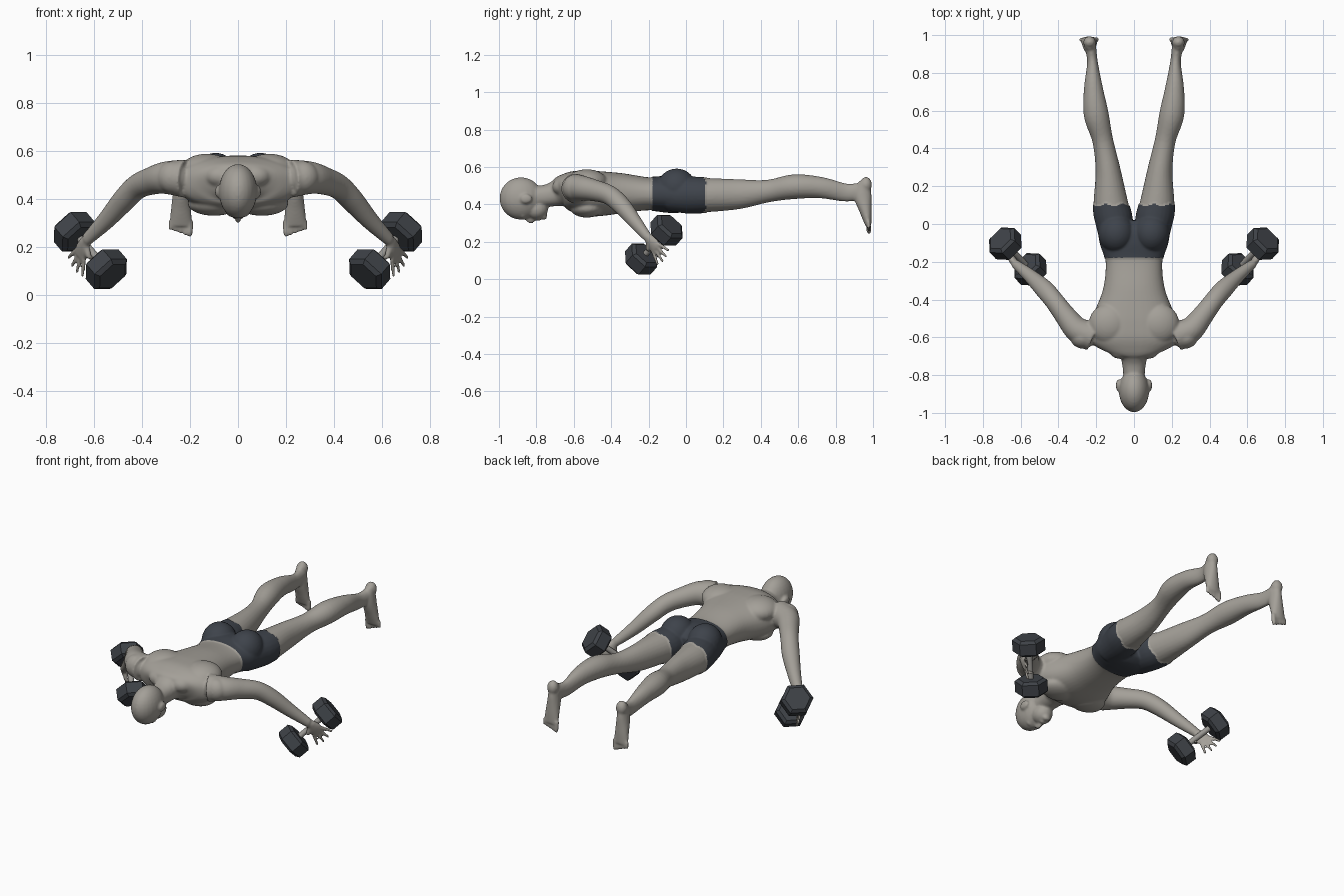
import bpy
import bmesh
import math
from mathutils import Vector, Matrix

default_cube = bpy.data.objects.get("Cube")
if default_cube:
    bpy.data.objects.remove(default_cube, do_unlink=True)


def make_material(name, colour):
    material = bpy.data.materials.new(name)
    material.use_nodes = True
    rgba = (*colour, 1)
    material.diffuse_color = rgba
    material.node_tree.nodes["Principled BSDF"].inputs["Base Color"].default_value = rgba
    return material


skin = make_material("warm grey skin", (.37, .35, .315))
cloth = make_material("dark slate cloth", (.048, .056, .07))
iron = make_material("dark iron", (.048, .054, .063))
steel = make_material("grey steel", (.32, .31, .29))


def spline(rows, steps):
    """Resample rows of numbers with a smooth curve through them."""
    result = []
    last = len(rows) - 1
    for i in range(last):
        before, start = rows[max(i - 1, 0)], rows[i]
        end, after = rows[i + 1], rows[min(i + 2, last)]
        for step in range(steps):
            t = step / steps
            result.append([
                b + t * ((c - a) / 2 + t * ((a - 2.5 * b + 2 * c - d / 2)
                                            + t * (1.5 * (b - c) + (d - a) / 2)))
                for a, b, c, d in zip(before, start, end, after)])
    result.append(list(rows[-1]))
    return result


def loft(bm, rows, up=(0, 0, 1), sides=24, steps=6, power=1.0):
    """Skin oval rings; each row is centre x, y, z, side radius, up radius."""
    rows = spline(rows, steps)
    centres = [Vector(row[:3]) for row in rows]
    rings = []
    for i, row in enumerate(rows):
        tangent = (centres[min(i + 1, len(rows) - 1)] - centres[max(i - 1, 0)]).normalized()
        side = tangent.cross(Vector(up)).normalized()
        rise = side.cross(tangent)
        ring = []
        for k in range(sides):
            angle = math.tau * k / sides
            c, s = math.cos(angle), math.sin(angle)
            c = math.copysign(abs(c) ** power, c)
            s = math.copysign(abs(s) ** power, s)
            ring.append(bm.verts.new(centres[i] + side * c * row[3] + rise * s * row[4]))
        rings.append(ring)
    faces = [bm.faces.new(rings[0][::-1]), bm.faces.new(rings[-1])]
    for low, high in zip(rings, rings[1:]):
        for k in range(sides):
            n = (k + 1) % sides
            faces.append(bm.faces.new((low[k], low[n], high[n], high[k])))
    bmesh.ops.recalc_face_normals(bm, faces=faces)
    return faces


def blob(bm, centre, radii):
    matrix = Matrix.Translation(centre) @ Matrix.Diagonal((*radii, 1))
    bmesh.ops.create_uvsphere(bm, u_segments=24, v_segments=16, radius=1, matrix=matrix)


def finger(bm, start, end, radius, up):
    middle = start.lerp(end, .5)
    tip = start.lerp(end, .93)
    loft(bm, [(*start, radius, radius), (*middle, radius, radius),
              (*tip, radius * .85, radius * .85), (*end, radius * .4, radius * .4)],
         up, sides=12, steps=3)


def make_object(bm, name, materials):
    mesh = bpy.data.meshes.new(name)
    bm.to_mesh(mesh)
    bm.free()
    obj = bpy.data.objects.new(name, mesh)
    bpy.context.collection.objects.link(obj)
    for material in materials:
        mesh.materials.append(material)
    return obj


bm = bmesh.new()

# Torso from neck to pelvis
loft(bm, [(0, -.82, .44, .055, .055), (0, -.74, .448, .063, .06),
          (0, -.69, .46, .085, .072), (0, -.655, .47, .19, .09),
          (0, -.6, .47, .25, .11), (0, -.5, .458, .225, .122),
          (0, -.35, .46, .165, .108), (0, -.2, .457, .15, .088),
          (0, -.1, .455, .178, .095), (0, -.03, .45, .18, .09),
          (0, .015, .45, .12, .06)], sides=40, power=.88)

# Head and face, looking down
blob(bm, (0, -.882, .432), (.08, .115, .113))
blob(bm, (0, -.8, .375), (.057, .063, .056))
blob(bm, (0, -.872, .34), (.05, .016, .02))
blob(bm, (0, -.83, .321), (.013, .028, .022))
blob(bm, (0, -.79, .322), (.022, .013, .01))
blob(bm, (0, -.762, .335), (.025, .02, .018))

# Ear, trapezius, shoulder blade, chest, buttock (mirrored later)
blob(bm, (.082, -.855, .43), (.014, .033, .026))
blob(bm, (.07, -.655, .495), (.07, .06, .05))
blob(bm, (.13, -.53, .52), (.11, .11, .068))
blob(bm, (.1, -.53, .38), (.11, .09, .05))
blob(bm, (.093, -.05, .49), (.092, .1, .098))
blob(bm, (.27, -.6, .49), (.068, .06, .068))

# Leg
loft(bm, [(.1, -.1, .45, .075, .08), (.105, .01, .45, .095, .095),
          (.122, .1, .45, .093, .092), (.137, .28, .455, .067, .08),
          (.165, .44, .472, .055, .06), (.2, .58, .495, .066, .066),
          (.215, .72, .49, .05, .057), (.22, .86, .463, .028, .048),
          (.233, .95, .475, .032, .045)])

# Foot pointing down, with heel and toes
blob(bm, (.235, .962, .505), (.033, .032, .042))
loft(bm, [(.235, .955, .52, .026, .03), (.235, .945, .45, .033, .047),
          (.237, .962, .36, .042, .032), (.238, .975, .29, .047, .017)], up=(0, 1, 0))
for i in range(5):
    x = .199 + .02 * i
    size = .013 if i == 0 else .01
    finger(bm, Vector((x, .975, .31)), Vector((x + .002, .978, .243 + .007 * i)),
           size, (0, 1, 0))

# Arm
loft(bm, [(.22, -.595, .485, .08, .08), (.3, -.56, .488, .068, .068),
          (.36, -.49, .475, .057, .058), (.42, -.41, .45, .051, .052),
          (.475, -.345, .395, .05, .048), (.55, -.275, .31, .037, .038),
          (.63, -.21, .23, .024, .026)])

# Hand resting open on the grip
grip_axis = Vector((.134, .137, .156)).normalized()
reach = Vector((.3, .57, -.76))
reach = (reach - grip_axis * reach.dot(grip_axis)).normalized()
hand_back = reach.cross(grip_axis)
wrist = Vector((.634, -.206, .228))
knuckle = wrist + reach * .085
palm = wrist + reach * .045
loft(bm, [(*wrist, .024, .02), (*palm, .036, .018), (*knuckle, .038, .012)], hand_back)
for i in range(4):
    offset = (i - 1.5) * .02
    start = knuckle + grip_axis * offset - reach * .012
    length = .095 - .012 * abs(i - 1.3)
    finger(bm, start, start + reach * length + grip_axis * offset * .9, .009, hand_back)
thumb_root = wrist + reach * .025 - grip_axis * .025
thumb_bend = thumb_root + reach * .03 - grip_axis * .028
inward = Vector((-.77, .63, .1))
finger(bm, thumb_root, thumb_bend, .012, hand_back)
finger(bm, thumb_bend - reach * .008, thumb_bend + inward * .04 + reach * .015,
       .0095, grip_axis)

# Mirror and fuse all body parts into one smooth skin
body = make_object(bm, "body", [skin, cloth])
mirror = body.modifiers.new("Mirror", "MIRROR")
mirror.use_mirror_merge = False
remesh = body.modifiers.new("Fuse", "REMESH")
remesh.mode = "VOXEL"
remesh.voxel_size = .007
remesh.use_smooth_shade = True
relax = body.modifiers.new("Relax", "SMOOTH")
relax.factor = .5
relax.iterations = 5
graph = bpy.context.evaluated_depsgraph_get()
fused = bpy.data.meshes.new_from_object(body.evaluated_get(graph))
body.modifiers.clear()
body.data = fused
fused.materials.clear()
fused.materials.append(skin)
fused.materials.append(cloth)

# Shorts, with a wavy hem, stand slightly proud of the skin
raised = set()
for face in fused.polygons:
    face.use_smooth = True
    x, y, z = face.center
    hem = .1 + .006 * math.sin(x * 75)
    in_shorts = -.178 < y < hem and abs(x) < .3
    face.material_index = int(in_shorts)
    if in_shorts:
        raised.update(face.vertices)
normals = {i: fused.vertices[i].normal.copy() for i in raised}
for i, normal in normals.items():
    fused.vertices[i].co += normal * .004

# Dumbbells: two chamfered hexagonal weights on a round grip
for label, sign in (("left", 1), ("right", -1)):
    flip = Vector((sign, 1, 1))
    axis = grip_axis * flip
    middle = Vector((.615, -.172, .185)) * flip

    def along(distance):
        return middle + axis * distance

    for end, direction in (("front", -1), ("rear", 1)):
        bm = bmesh.new()
        profile = [(.076, .072), (.09, .092), (.155, .092), (.17, .072)]
        loft(bm, [(*along(d * direction), r, r) for d, r in profile],
             sides=6, steps=1)
        make_object(bm, f"{label}_{end}_weight", [iron])

    bm = bmesh.new()
    loft(bm, [(*along(-.09), .016, .016), (*along(.09), .016, .016)], steps=1)
    handle = make_object(bm, f"{label}_grip", [steel])
    for face in handle.data.polygons:
        face.use_smooth = len(face.vertices) == 4
